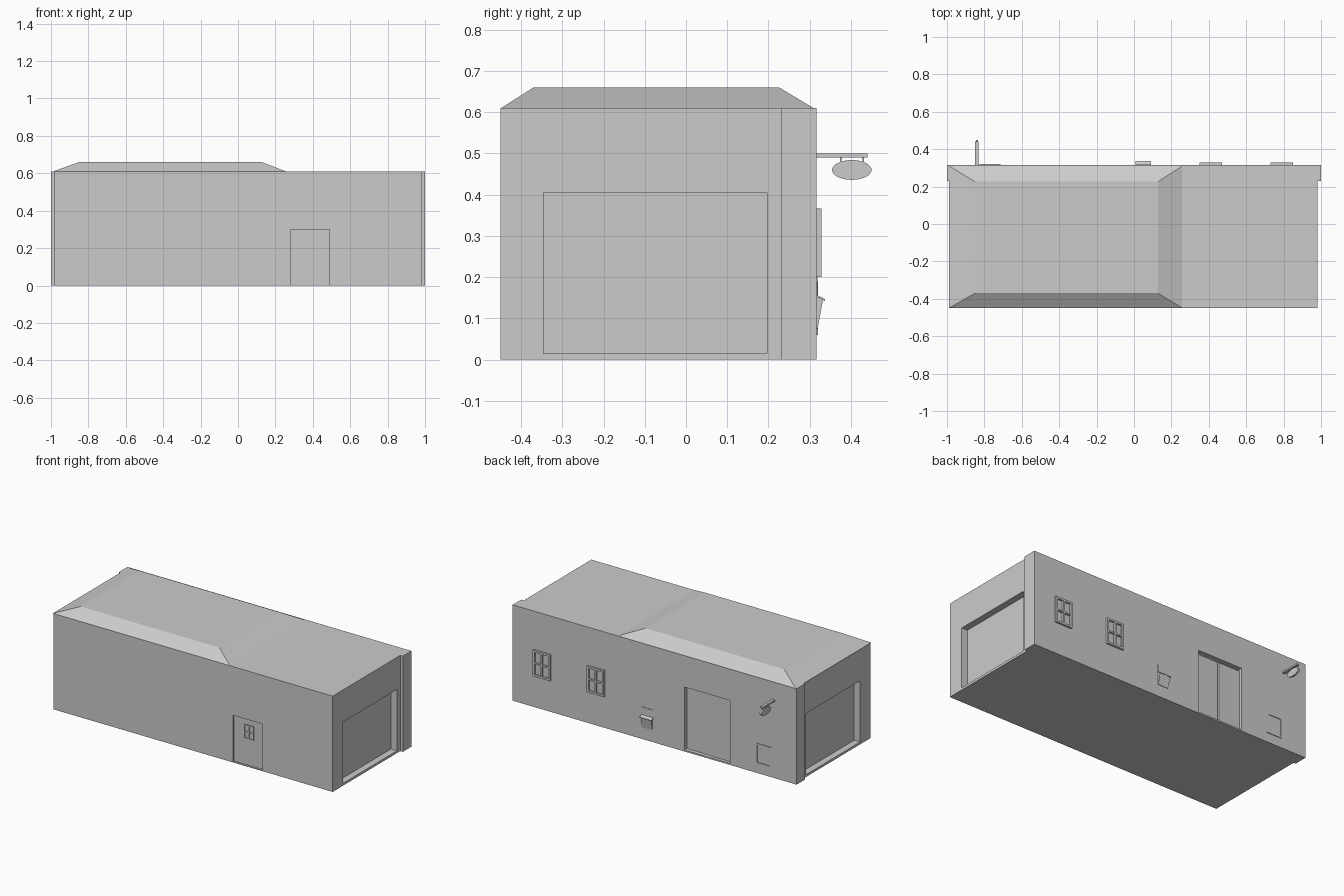
import bpy, bmesh, math

if "Cube" in bpy.data.objects:
    bpy.data.objects.remove(bpy.data.objects["Cube"])

BACK = 0.316   # outer plane of the rear wall
FRONT = -0.45


def mesh_object(name, bm):
    bmesh.ops.recalc_face_normals(bm, faces=bm.faces[:])
    me = bpy.data.meshes.new(name)
    bm.to_mesh(me)
    bm.free()
    ob = bpy.data.objects.new(name, me)
    bpy.context.collection.objects.link(ob)
    return ob


def add_box(bm, x0, x1, y0, y1, z0, z1):
    vs = bmesh.ops.create_cube(bm, size=1)["verts"]
    for v in vs:
        v.co = (x1 if v.co.x > 0 else x0, y1 if v.co.y > 0 else y0, z1 if v.co.z > 0 else z0)


def boxes(name, *specs):
    bm = bmesh.new()
    for s in specs:
        add_box(bm, *s)
    return mesh_object(name, bm)


def prism(name, pts, offset):
    """Extrude a polygon of 3D points along an offset."""
    bm = bmesh.new()
    f = bm.faces.new([bm.verts.new(p) for p in pts])
    ext = bmesh.ops.extrude_face_region(bm, geom=[f])["geom"]
    bmesh.ops.translate(bm, vec=offset, verts=[g for g in ext if isinstance(g, bmesh.types.BMVert)])
    return mesh_object(name, bm)


def frame(name, x0, x1, y0, y1, z0, z1, t, cross=True):
    """Rectangular frame on an x-z wall, with an optional window cross."""
    parts = [(x0, x0 + t, y0, y1, z0, z1), (x1 - t, x1, y0, y1, z0, z1),
             (x0 + t, x1 - t, y0, y1, z0, z0 + t), (x0 + t, x1 - t, y0, y1, z1 - t, z1)]
    if cross:
        cx, cz, h = (x0 + x1) / 2, (z0 + z1) / 2, t * 0.4
        parts += [(cx - h, cx + h, y0, y1, z0 + t, z1 - t),
                  (x0 + t, cx - h, y0, y1, cz - h, cz + h), (cx + h, x1 - t, y0, y1, cz - h, cz + h)]
    return boxes(name, *parts)


# Main hall: the rear wall is slightly wider than the rest
plan = [(-0.985, FRONT), (0.982, FRONT), (0.982, 0.23), (1, 0.23),
        (1, BACK), (-1, BACK), (-1, 0.23), (-0.985, 0.23)]
hall = prism("building_walls", [(x, y, 0) for x, y in plan], (0, 0, 0.61))

# Recesses for the end gates, the sliding door and the front door
cutter = boxes("recess_cutter",
               (0.94, 1.1, -0.345, 0.197, 0.015, 0.405),
               (-1.1, -0.943, -0.345, 0.197, 0.015, 0.405),
               (-0.53, -0.21, BACK - 0.03, 0.5, 0.01, 0.41),
               (0.28, 0.488, -0.6, FRONT + 0.012, 0.004, 0.30))
cutter.hide_render = True
mod = hall.modifiers.new("recesses", "BOOLEAN")
mod.object = cutter
mod.operation = 'DIFFERENCE'
mod.solver = 'EXACT'
bpy.context.view_layer.objects.active = hall
bpy.ops.object.modifier_apply(modifier=mod.name)
bpy.data.objects.remove(cutter)

# Raised hipped roof section
bm = bmesh.new()
rings = []
for x0, x1, y0, y1, z in ((-0.99, 0.26, FRONT, BACK - 0.005, 0.609), (-0.85, 0.127, -0.37, 0.226, 0.66)):
    rings.append([bm.verts.new(p) for p in ((x0, y0, z), (x1, y0, z), (x1, y1, z), (x0, y1, z))])
for i in range(4):
    j = (i + 1) % 4
    bm.faces.new((rings[0][i], rings[0][j], rings[1][j], rings[1][i]))
bm.faces.new(rings[0])
bm.faces.new(rings[1])
mesh_object("raised_roof", bm)

# Sliding door leaves, one slightly in front of the other
boxes("sliding_door", (-0.53, -0.378, BACK - 0.035, BACK - 0.020, 0.01, 0.40),
      (-0.372, -0.21, BACK - 0.035, BACK - 0.024, 0.01, 0.40))

# Rear windows and the empty notice frame
for i, x in enumerate((0.41, 0.79)):
    frame(f"rear_window_{i + 1}", x - 0.06, x + 0.06, BACK - 0.002, BACK + 0.012, 0.2, 0.367, 0.012)
frame("notice_frame", -0.825, -0.715, BACK - 0.002, BACK + 0.004, 0.06, 0.19, 0.009, cross=False)

# Front door window
frame("front_door_window", 0.35, 0.42, FRONT + 0.006, FRONT + 0.013, 0.17, 0.26, 0.007)

# Wall letter box with back plate and lid
prism("letter_box", [(0.013, BACK - 0.002, 0.075), (0.013, BACK + 0.003, 0.075),
                     (0.013, BACK + 0.016, 0.145), (0.013, BACK - 0.002, 0.155)], (0.074, 0, 0))
prism("letter_box_lid", [(0.008, BACK, 0.153), (0.008, BACK, 0.158),
                         (0.008, BACK + 0.021, 0.147), (0.008, BACK + 0.021, 0.142)], (0.084, 0, 0))
boxes("letter_box_plate", (0.01, 0.09, BACK - 0.002, BACK + 0.003, 0.15, 0.205))

# Hanging oval sign on a bracket
boxes("sign_bracket", (-0.849, -0.831, BACK - 0.002, 0.44, 0.490, 0.5),
      (-0.843, -0.837, 0.373, 0.377, 0.472, 0.491), (-0.843, -0.837, 0.428, 0.432, 0.472, 0.491))
oval = [(-0.846, 0.402 + 0.048 * math.cos(a), 0.46 + 0.024 * math.sin(a))
        for a in (math.tau * i / 32 for i in range(32))]
prism("oval_sign", oval, (0.012, 0, 0))
